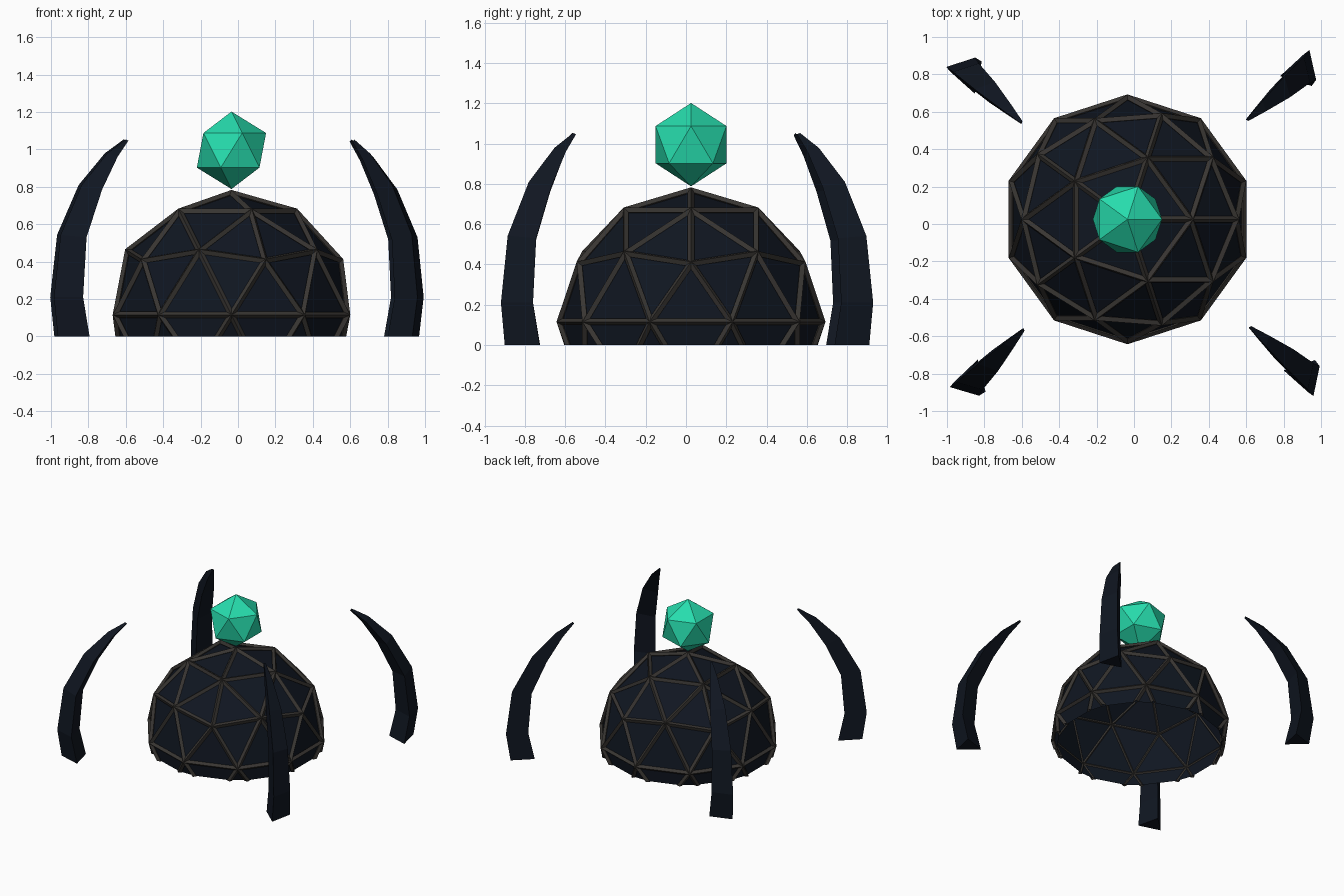
import bpy, bmesh
from math import sin, cos, atan2, radians
from mathutils import Vector

if "Cube" in bpy.data.objects:
    bpy.data.objects.remove(bpy.data.objects["Cube"])

CX, CY = -0.035, 0.025


def material(name, rgb):
    m = bpy.data.materials.new(name)
    m.diffuse_color = (*rgb, 1)
    m.use_nodes = True
    m.node_tree.nodes["Principled BSDF"].inputs["Base Color"].default_value = m.diffuse_color
    return m


navy = material("dark_navy", (0.005, 0.008, 0.015))
metal = material("dark_metal", (0.04, 0.036, 0.032))
green = material("green_crystal", (0.02, 0.72, 0.42))


def add_object(name, bm, mat, location=(0, 0, 0)):
    me = bpy.data.meshes.new(name)
    bm.to_mesh(me)
    bm.free()
    me.materials.append(mat)
    ob = bpy.data.objects.new(name, me)
    ob.location = location
    bpy.context.collection.objects.link(ob)
    return ob


def icosphere(subdivisions, radius):
    bm = bmesh.new()
    bmesh.ops.create_icosphere(bm, subdivisions=subdivisions, radius=radius)
    return bm


def cut_below(bm, z):
    geom = bm.verts[:] + bm.edges[:] + bm.faces[:]
    bmesh.ops.bisect_plane(bm, geom=geom, plane_co=(0, 0, z),
                           plane_no=(0, 0, 1), clear_inner=True)


# Dome panels: faceted sphere, open underneath
DOME_Z = 0.115
bm = icosphere(2, 0.643)
cut_below(bm, -DOME_Z)
add_object("dome_panels", bm, navy, (CX, CY, DOME_Z))

# Dome frame: ridged struts along every edge
bm = icosphere(2, 0.651)
bmesh.ops.wireframe(bm, faces=bm.faces[:], thickness=0.034,
                    use_replace=True, use_even_offset=True)
cut_below(bm, -DOME_Z)
add_object("dome_frame", bm, metal, (CX, CY, DOME_Z))

# Floating crystal
add_object("crystal", icosphere(1, 0.207), green, (CX, CY, 0.995))

# Claws: (radial offset, height, section radius, lean in degrees)
PROFILE = [(-0.04, 0.0, 0.102, 0), (0.0, 0.21, 0.094, 0),
           (-0.035, 0.53, 0.084, 10), (-0.165, 0.785, 0.068, 25),
           (-0.31, 0.96, 0.036, 38), (-0.415, 1.047, 0.010, 45)]


def claw(name, x, y, side):
    """Three-sided tapering claw; side mirrors the triangular section."""
    a = atan2(y, x)
    out = Vector((cos(a), sin(a), 0))
    tan = Vector((-sin(a), cos(a), 0)) * side
    bm = bmesh.new()
    rings = []
    for s, z, r, lean in PROFILE:
        t = radians(lean)
        u = out * cos(t) + Vector((0, 0, sin(t)))
        c = Vector((x, y, z)) + out * s
        rings.append([bm.verts.new(c + (u * cos(radians(d)) + tan * sin(radians(d))) * r)
                      for d in (30, 150, 270)])
    for lo, hi in zip(rings, rings[1:]):
        for i in range(3):
            j = (i + 1) % 3
            bm.faces.new((lo[i], lo[j], hi[j], hi[i]))
    bm.faces.new(rings[0])
    bm.faces.new(rings[-1])
    bmesh.ops.recalc_face_normals(bm, faces=bm.faces[:])
    add_object(name, bm, navy)


claw("claw_back_right", 0.91, 0.84, 1)
claw("claw_back_left", -0.912, 0.82, 1)
claw("claw_front_right", 0.93, -0.83, -1)
claw("claw_front_left", -0.893, -0.85, -1)
